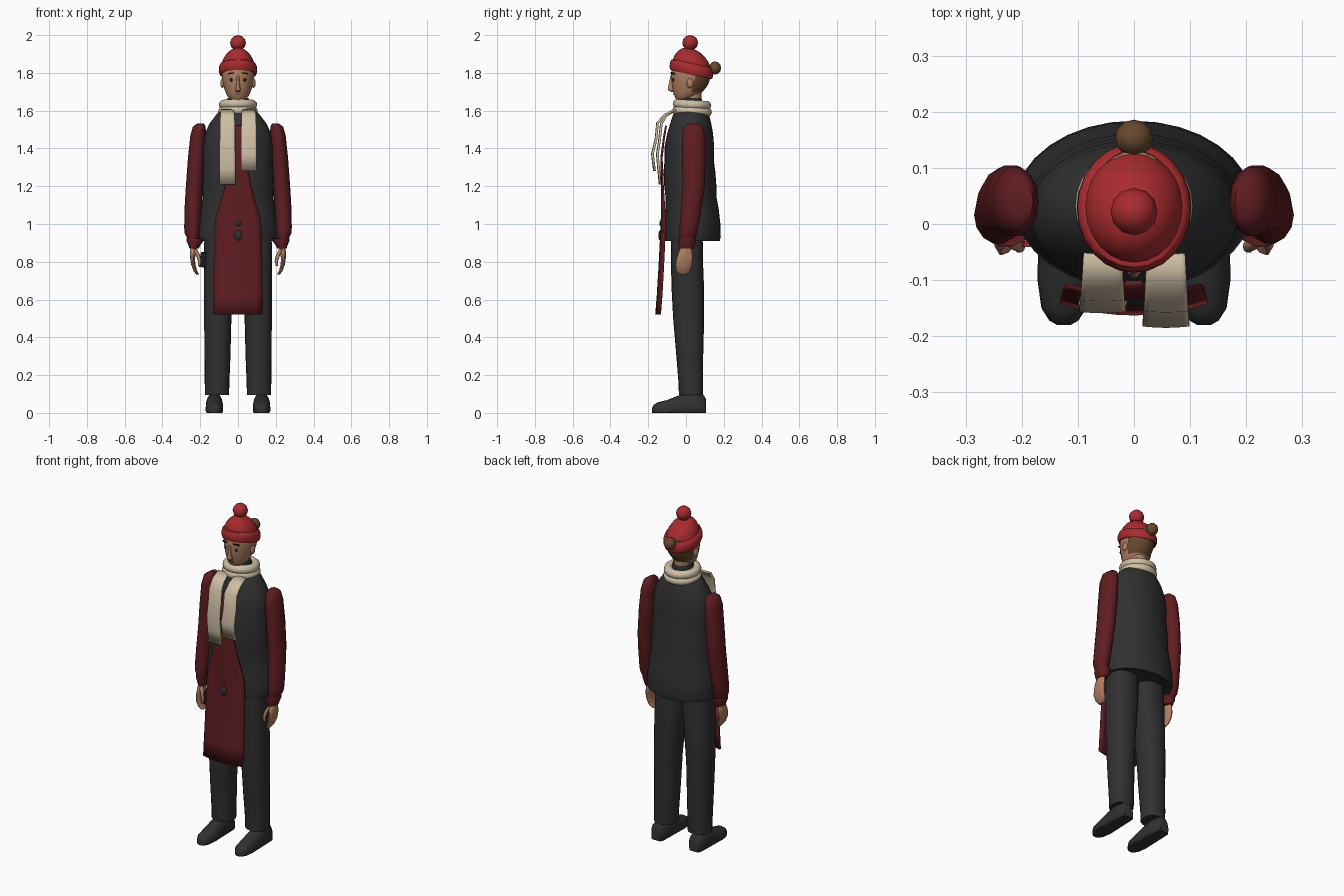
import bpy, bmesh, math
from mathutils import Vector


def material(name, r, g, b):
    m = bpy.data.materials.new(name)
    m.diffuse_color = (r, g, b, 1)
    return m


CHARCOAL = material("charcoal", 0.030, 0.030, 0.031)
MAROON = material("maroon", 0.115, 0.012, 0.015)
RED = material("red", 0.40, 0.024, 0.028)
CREAM = material("cream", 0.62, 0.52, 0.37)
SKIN = material("skin", 0.44, 0.215, 0.125)
HAIR = material("hair brown", 0.135, 0.065, 0.028)
BLACK = material("black", 0.012, 0.010, 0.010)


def finish(bm, name, mat, angle=50):
    bmesh.ops.recalc_face_normals(bm, faces=bm.faces)
    me = bpy.data.meshes.new(name)
    bm.to_mesh(me)
    bm.free()
    ob = bpy.data.objects.new(name, me)
    me.materials.append(mat)
    bpy.context.collection.objects.link(ob)
    bpy.ops.object.select_all(action='DESELECT')
    ob.select_set(True)
    bpy.context.view_layer.objects.active = ob
    bpy.ops.object.shade_smooth_by_angle(angle=math.radians(angle))
    return ob


def loft(name, rings, mat, n=20, side=1, power=2.0, along_y=False, floor=False, shear=0.0):
    """Skin rings of (cx, cy, cz, r1, r2); rings lie flat, or upright when along_y."""
    bm = bmesh.new()
    loops = []
    for cx, cy, cz, r1, r2 in rings:
        loop = []
        for i in range(n):
            a = 2 * math.pi * i / n
            c, s = math.cos(a), math.sin(a)
            u = math.copysign(abs(c) ** (2 / power), c) * r1
            v = math.copysign(abs(s) ** (2 / power), s) * r2
            p = Vector((cx + u, cy, cz + v)) if along_y else Vector((cx + u, cy + v, cz))
            p.x *= side
            p.z += shear * p.y
            if floor:
                p.z = max(p.z, 0)
            loop.append(bm.verts.new(p))
        loops.append(loop)
    for a, b in zip(loops, loops[1:]):
        for i in range(n):
            j = (i + 1) % n
            bm.faces.new((a[i], a[j], b[j], b[i]))
    bm.faces.new(loops[0])
    bm.faces.new(loops[-1])
    return finish(bm, name, mat)


def ball(name, loc, size, mat, seg=16):
    bm = bmesh.new()
    bmesh.ops.create_uvsphere(bm, u_segments=seg, v_segments=max(6, seg // 2), radius=1)
    bmesh.ops.scale(bm, vec=size, verts=bm.verts)
    bmesh.ops.translate(bm, vec=loc, verts=bm.verts)
    return finish(bm, name, mat)


def box(name, loc, size, mat, turn=0.0):
    bm = bmesh.new()
    bmesh.ops.create_cube(bm, size=1)
    bmesh.ops.scale(bm, vec=size, verts=bm.verts)
    ob = finish(bm, name, mat, 20)
    ob.location = loc
    ob.rotation_euler.y = turn
    return ob


def cloth(name, path, cx, bow, thick, mat, cols=8):
    """Hanging cloth strip along (y, z, half width) points, bowed round the body."""
    bm = bmesh.new()
    rows = []
    for y, z, hw in path:
        xs = [hw * (2 * i / cols - 1) for i in range(cols + 1)]
        rows.append([bm.verts.new((cx + x, y + bow * x * x, z)) for x in xs])
    for a, b in zip(rows, rows[1:]):
        for i in range(cols):
            bm.faces.new((a[i], a[i + 1], b[i + 1], b[i]))
    ob = finish(bm, name, mat)
    mod = ob.modifiers.new("thickness", 'SOLIDIFY')
    mod.thickness = thick
    mod.offset = 0
    return ob


# Padded vest with a flared hem
loft("vest", [(0, .033, .925, .17, .12), (0, .033, .91, .205, .146), (0, .034, .935, .213, .150),
              (0, .036, 1.00, .206, .146), (0, .032, 1.08, .196, .141), (0, .027, 1.14, .188, .135),
              (0, .023, 1.20, .189, .138), (0, .018, 1.28, .187, .137), (0, .017, 1.33, .183, .131),
              (0, .018, 1.41, .185, .131), (0, .022, 1.48, .174, .121), (0, .025, 1.53, .152, .109),
              (0, .026, 1.57, .122, .098), (0, .028, 1.61, .088, .082)], CHARCOAL, 32)

# Apron with two dark buttons
cloth("apron", [(-.158, .52, .13), (-.15, .62, .13), (-.142, .75, .128), (-.134, .90, .126),
                (-.130, 1.00, .122), (-.128, 1.04, .115), (-.128, 1.20, .068), (-.131, 1.35, .042),
                (-.118, 1.45, .025), (-.106, 1.52, .015)], 0, 1.2, .01, MAROON)
ball("large_button", (0, -.138, .94), (.021, .008, .027), CHARCOAL)
ball("small_button", (0, -.135, 1.003), (.015, .006, .014), CHARCOAL)

# Limbs
for s, tag in ((1, "left"), (-1, "right")):
    loft(tag + "_trouser_leg", [(.090, .005, .96, .088, .083), (.092, .005, .80, .088, .085),
                                (.100, .010, .65, .079, .086), (.107, .014, .50, .072, .082),
                                (.109, .020, .30, .069, .071), (.111, .026, .15, .065, .065),
                                (.111, .026, .095, .064, .064)], CHARCOAL, 20, s, 2.3)
    loft(tag + "_shoe", [(.125, y, h * .3, w, h * .7) for y, h, w in
                         ((.105, .075, .03), (.09, .10, .042), (.02, .105, .045), (-.04, .092, .046),
                          (-.10, .068, .047), (-.15, .056, .040), (-.172, .042, .026),
                          (-.18, .025, .012))], CHARCOAL, 20, s, 2.3, True, True)
    loft(tag + "_sleeve", [(.198, .04, 1.532, .018, .032), (.205, .04, 1.515, .034, .053),
                           (.211, .04, 1.47, .041, .063), (.220, .042, 1.35, .045, .064),
                           (.231, .040, 1.20, .045, .061), (.237, .030, 1.10, .045, .056),
                           (.242, .016, .98, .043, .051), (.242, .012, .95, .040, .048),
                           (.238, .008, .92, .029, .042), (.236, .006, .90, .022, .034)], MAROON, 14, s)
    loft(tag + "_cuff", [(.226, .007, .90, .03, .035), (.225, .007, .922, .048, .047),
                         (.228, .006, .91, .045, .047), (.231, .005, .885, .030, .043),
                         (.232, .004, .87, .025, .038)], MAROON, 14, s)
    loft(tag + "_hand", [(.234, .002, .885, .016, .026), (.238, -.003, .85, .016, .037),
                         (.240, -.007, .82, .013, .043), (.237, -.012, .785, .011, .044),
                         (.226, -.014, .752, .010, .038), (.213, -.014, .732, .008, .024)], SKIN, 14, s)
    loft(tag + "_thumb", [(.228, -.022, .865, .012, .014), (.212, -.034, .835, .011, .013),
                          (.203, -.040, .805, .009, .011), (.206, -.044, .778, .006, .007)], SKIN, 10, s)

# Small handheld device, dark on the front and red elsewhere
phone = box("handheld_device", (-.180, -.035, .81), (.042, .012, .08), RED, .12)
phone.data.materials.append(BLACK)
for f in phone.data.polygons:
    f.material_index = 1 if f.normal.y < -.5 else 0

# Neck and high collar
loft("neck", [(0, .032, 1.58, .050, .050), (0, .035, 1.66, .046, .046), (0, .038, 1.73, .046, .046)], SKIN)
loft("collar", [(0, .028, 1.59, .062, .060), (0, .028, 1.655, .060, .057), (0, .028, 1.668, .055, .053)], CHARCOAL)

# Scarf: two loops and two tails
for name, z, r, minor in (("upper_scarf_loop", 1.632, .077, .025), ("lower_scarf_loop", 1.597, .080, .025)):
    bpy.ops.mesh.primitive_torus_add(major_radius=r, minor_radius=minor, major_segments=28,
                                     minor_segments=10, location=(0, .032, z), rotation=(-.06, 0, 0))
    ob = bpy.context.object
    ob.name = name
    ob.data.materials.append(CREAM)
    bpy.ops.object.shade_smooth_by_angle(angle=math.radians(60))
cloth("long_scarf_tail", [(-.055, 1.605, .034), (-.105, 1.575, .037), (-.132, 1.53, .039), (-.142, 1.44, .040),
                          (-.153, 1.37, .041), (-.146, 1.29, .041), (-.138, 1.21, .042)],
      -.056, 1.5, .012, CREAM)
cloth("short_scarf_tail", [(-.055, 1.605, .034), (-.110, 1.58, .037), (-.152, 1.535, .039), (-.160, 1.45, .040),
                           (-.179, 1.37, .041), (-.168, 1.28, .041)], .057, 1.5, .012, CREAM)

# Head, with the back of the scalp in hair colour
head = loft("head", [(0, -.025, 1.651, .022, .020), (0, -.014, 1.662, .042, .040), (0, .000, 1.680, .058, .061),
                     (0, .010, 1.700, .067, .078), (0, .018, 1.725, .075, .091), (0, .023, 1.75, .081, .099),
                     (0, .026, 1.775, .085, .104), (0, .028, 1.80, .087, .107), (0, .03, 1.84, .08, .10)], SKIN, 28)
head.data.materials.append(HAIR)
for f in head.data.polygons:
    if f.center.y > .04 and f.center.z > 1.705:
        f.material_index = 1
ball("hair_bun", (0, .153, 1.826), (.034, .033, .035), HAIR, 12)

# Face
loft("nose", [(0, -.070, 1.700, .010, .010), (0, -.077, 1.708, .015, .018), (0, -.078, 1.718, .013, .019),
              (0, -.078, 1.745, .008, .013), (0, -.076, 1.785, .006, .006)], SKIN, 10)
box("mouth", (0, -.0655, 1.688), (.028, .008, .005), HAIR)
for s, tag in ((1, "left"), (-1, "right")):
    ball(tag + "_eye", (s * .036, -.067, 1.763), (.008, .006, .009), BLACK, 12)
    brow = box(tag + "_eyebrow", (s * .036, -.070, 1.798), (.034, .012, .007), BLACK, s * .12)
    brow.rotation_euler.z = s * .35
    ball(tag + "_ear", (s * .082, .022, 1.745), (.011, .019, .026), SKIN, 12)

# Knitted hat, tipped back, with a folded brim and pompom
TIP = -.22
loft("hat_crown", [(0, .030, 1.83, .088, .100), (0, .030, 1.86, .086, .098), (0, .030, 1.885, .076, .088),
                   (0, .028, 1.91, .058, .068), (0, .026, 1.928, .034, .042), (0, .025, 1.934, .012, .015)],
     RED, 24, shear=TIP)
loft("hat_brim", [(0, .028, 1.80, .085, .100), (0, .028, 1.797, .096, .109), (0, .028, 1.812, .102, .115),
                  (0, .029, 1.835, .101, .114), (0, .030, 1.853, .095, .107), (0, .030, 1.858, .084, .096)],
     RED, 24, shear=TIP)
ball("pompom", (0, .022, 1.959), (.042, .042, .041), RED, 12)
